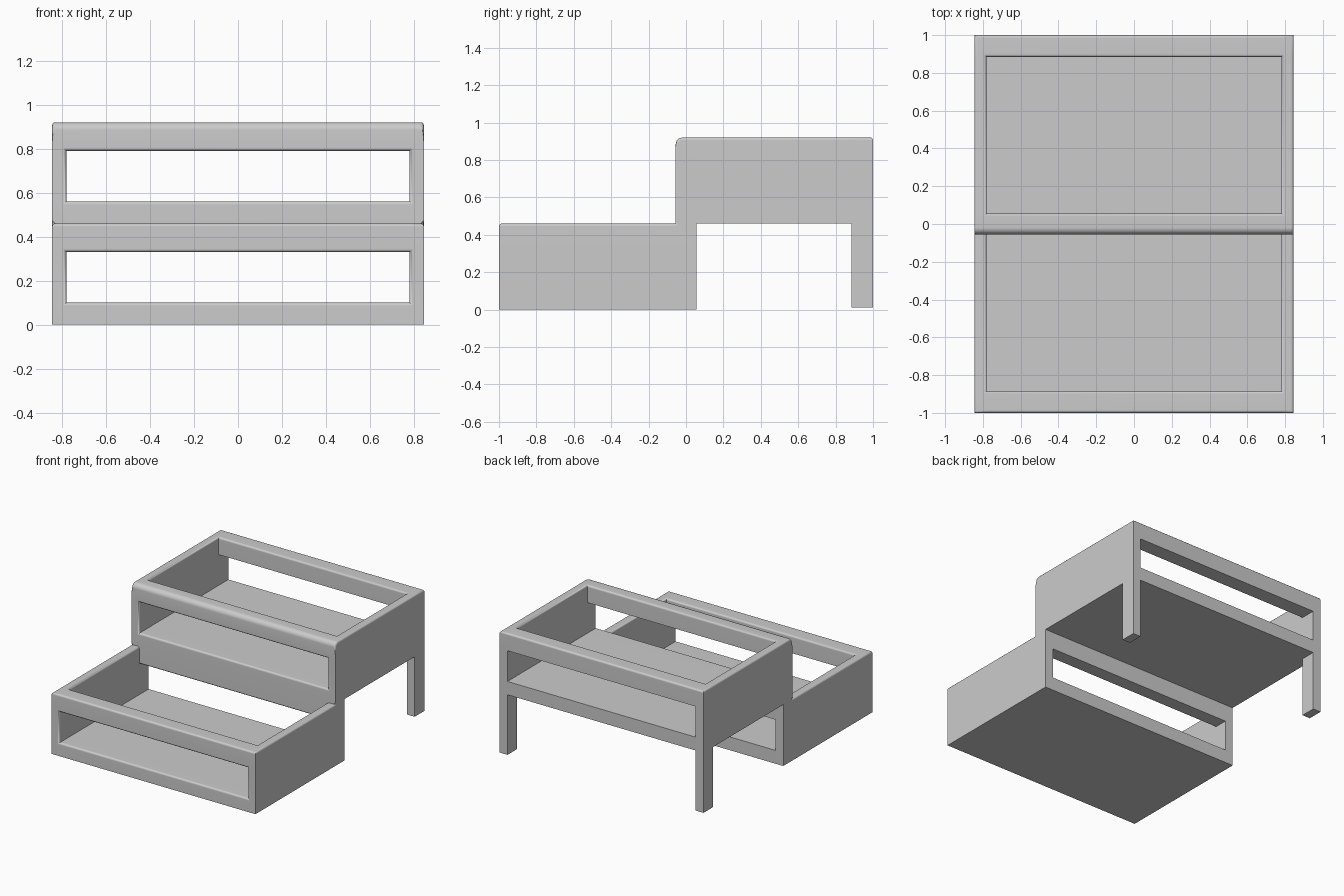
import bpy, bmesh, math

if "Cube" in bpy.data.objects:
    bpy.data.objects.remove(bpy.data.objects["Cube"])

# Break lines of the two-tier stand: sides, rails, shelves
XS = [-0.845, -0.78, 0.78, 0.845]
YS = [-1.0, -0.885, -0.055, 0.055, 0.885, 1.0]
ZS = [0.0, 0.10, 0.33, 0.46, 0.56, 0.79, 0.92]
STEP = 0.46


def solid(i, j, k):
    """True where a grid cell is filled with material."""
    if not (0 <= i < 3 and 0 <= j < 5 and 0 <= k < 6):
        return False
    tier, layer = divmod(k, 3)
    first, last = (0, 2) if tier == 0 else (2, 4)
    if not first <= j <= last:
        return False
    if i != 1 or layer == 0:               # side panels and shelf floors
        return True
    return layer == 2 and j in (first, last)   # top rails above the openings


def near(a, b):
    return abs(a - b) < 1e-4


def sharp(e):
    return len(e.link_faces) == 2 and e.calc_face_angle_signed(0) > math.radians(60)


def bevel(bm, edges, width):
    bmesh.ops.bevel(bm, geom=edges, offset=width, offset_type='OFFSET', segments=3,
                    profile=0.5, affect='EDGES', clamp_overlap=True)


def finish(bm, name):
    bmesh.ops.recalc_face_normals(bm, faces=bm.faces)
    mesh = bpy.data.meshes.new(name)
    bm.to_mesh(mesh)
    bm.free()
    obj = bpy.data.objects.new(name, mesh)
    bpy.context.collection.objects.link(obj)
    return obj


# Stepped body: skin of all filled cells
bm = bmesh.new()
verts = {}


def vert(idx):
    if idx not in verts:
        verts[idx] = bm.verts.new((XS[idx[0]], YS[idx[1]], ZS[idx[2]]))
    return verts[idx]


for i in range(3):
    for j in range(5):
        for k in range(6):
            if not solid(i, j, k):
                continue
            for axis in range(3):
                for side in (0, 1):
                    n = [i, j, k]
                    n[axis] += 2 * side - 1
                    if solid(*n):
                        continue
                    u, v = (axis + 1) % 3, (axis + 2) % 3
                    quad = []
                    for a, b in ((0, 0), (1, 0), (1, 1), (0, 1)):
                        c = [i, j, k]
                        c[axis] += side
                        c[u] += a
                        c[v] += b
                        quad.append(vert(tuple(c)))
                    bm.faces.new(quad if side else quad[::-1])
bmesh.ops.recalc_face_normals(bm, faces=bm.faces)

# Wide rounding on the front top edge of the upper tier
bevel(bm, [e for e in bm.edges
           if all(near(v.co.y, -0.055) and near(v.co.z, 0.92) for v in e.verts)], 0.035)


# Small rounding on the rims and the front openings
def rounded(e):
    p, q = (v.co for v in e.verts)
    if not sharp(e):
        return False
    both = lambda test: test(p) and test(q)
    if both(lambda c: near(c.z, 0.92)):
        return True
    if both(lambda c: c.z > 0.88 and c.y < -0.015 and abs(c.x) > 0.84):
        return True
    if both(lambda c: near(c.z, 0.46) and c.y < -0.05):
        return not both(lambda c: near(c.y, -0.055))
    for y, lo, hi in ((-1.0, 0.10, 0.33), (-0.055, 0.56, 0.79)):
        if both(lambda c: near(c.y, y) and lo - 1e-4 < c.z < hi + 1e-4 and abs(c.x) < 0.79):
            return True
    return both(lambda c: near(c.y, -0.055) and near(c.z, 0.33))


bm.normal_update()
bevel(bm, [e for e in bm.edges if rounded(e)], 0.014)
body = finish(bm, "stepped_body")
bpy.context.view_layer.objects.active = body
body.select_set(True)
bpy.ops.object.shade_smooth_by_angle(angle=math.radians(40))
weighted = body.modifiers.new("weighted_normals", 'WEIGHTED_NORMAL')
weighted.keep_sharp = True

# Back legs
for side, name in ((-1, "back_leg_left"), (1, "back_leg_right")):
    bm = bmesh.new()
    bmesh.ops.create_cube(bm, size=1)
    for v in bm.verts:
        v.co = (side * (0.8125 + v.co.x * 0.065), 0.9425 + v.co.y * 0.115,
                0.235 + v.co.z * 0.45)
    finish(bm, name)
